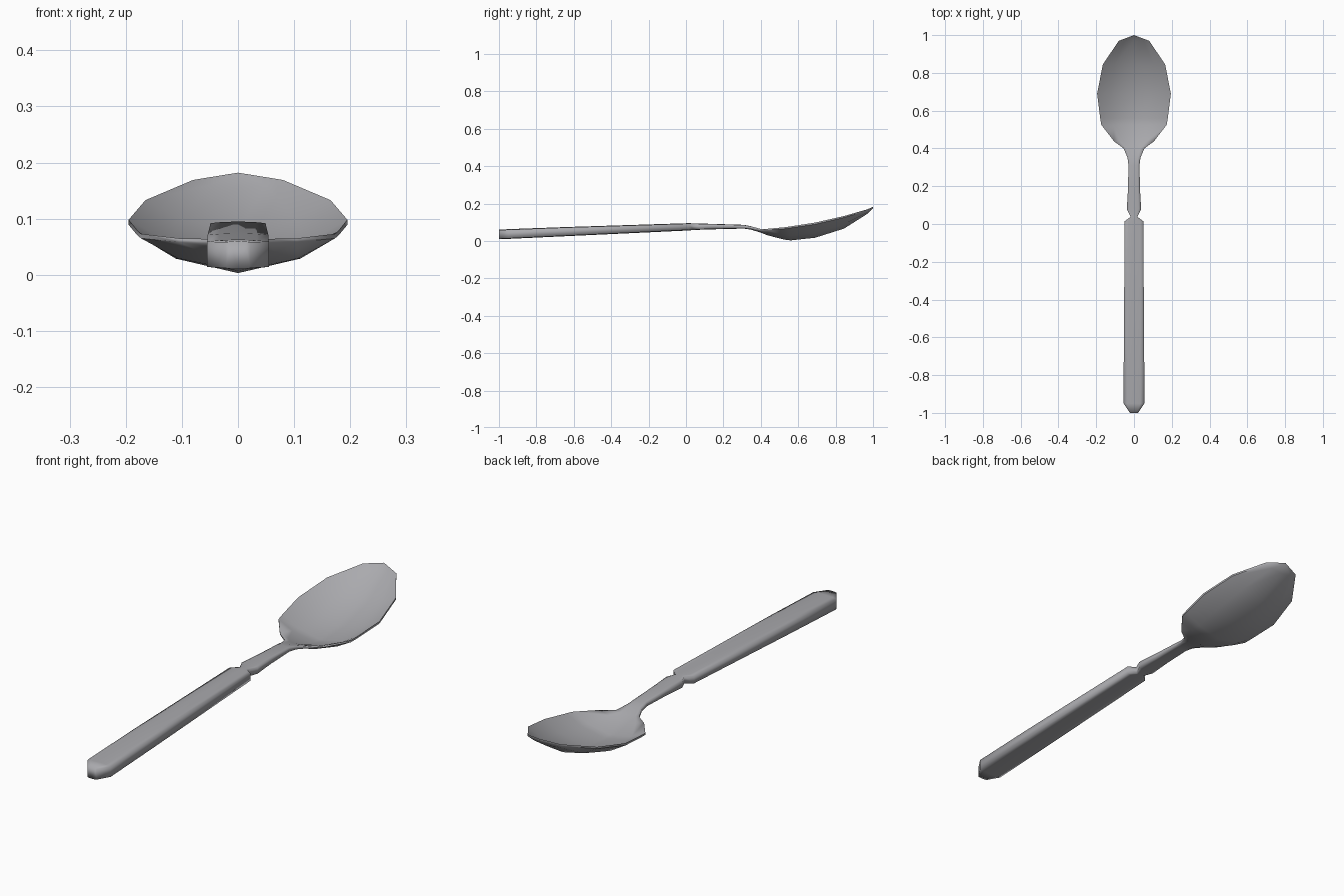
import bpy, bmesh

steel = bpy.data.materials.new("steel grey")
steel.diffuse_color = (0.40, 0.40, 0.42, 1)

# stations: y, half width, top edge z, top centre z, bottom edge z, bottom centre z
STATIONS = [
    # handle grip
    (-1.00, 0.022, 0.058, 0.060, 0.012, 0.010),
    (-0.95, 0.055, 0.059, 0.063, 0.014, 0.011),
    (-0.65, 0.054, 0.071, 0.074, 0.028, 0.025),
    (0.015, 0.049, 0.092, 0.095, 0.060, 0.056),
    # notch and neck
    (0.038, 0.018, 0.092, 0.094, 0.060, 0.058),
    (0.080, 0.038, 0.090, 0.093, 0.063, 0.060),
    (0.180, 0.032, 0.088, 0.090, 0.066, 0.063),
    (0.310, 0.029, 0.084, 0.086, 0.068, 0.066),
    (0.350, 0.034, 0.077, 0.078, 0.064, 0.060),
    (0.400, 0.055, 0.064, 0.060, 0.055, 0.044),
    # bowl
    (0.437, 0.105, 0.065, 0.044, 0.058, 0.030),
    (0.525, 0.173, 0.073, 0.020, 0.065, 0.007),
    (0.560, 0.179, 0.078, 0.017, 0.070, 0.003),
    (0.690, 0.195, 0.098, 0.030, 0.089, 0.017),
    (0.845, 0.165, 0.133, 0.078, 0.125, 0.066),
    (0.970, 0.080, 0.169, 0.155, 0.162, 0.145),
    (1.00, 0.0, 0.182, 0.182, 0.176, 0.176),
]
U = (-1, -0.62, 0, 0.62, 1)

# one continuous loft: each ring is a top row and a bottom row
bm = bmesh.new()
rings = []
for y, w, te, tc, be, bc in STATIONS:
    top = [bm.verts.new((u * w, y, tc + (te - tc) * u * u)) for u in U]
    bot = [bm.verts.new((u * w, y, bc + (be - bc) * u * u)) for u in reversed(U)]
    rings.append(top + bot)
n = len(rings[0])
for a, b in zip(rings, rings[1:]):
    for i in range(n):
        j = (i + 1) % n
        bm.faces.new((a[i], a[j], b[j], b[i]))
bm.faces.new(rings[0])
bmesh.ops.remove_doubles(bm, verts=bm.verts[:], dist=0.0005)
bmesh.ops.recalc_face_normals(bm, faces=bm.faces[:])

# smooth all over, with a crisp bowl rim
for f in bm.faces:
    f.smooth = True
for e in bm.edges:
    on_rim = len(e.link_faces) == 2 and all(v.co.y > 0.42 for v in e.verts)
    if on_rim and e.calc_face_angle(0) > 0.9:
        e.smooth = False

mesh = bpy.data.meshes.new("spoon")
bm.to_mesh(mesh)
bm.free()
mesh.materials.append(steel)
spoon = bpy.data.objects.new("spoon", mesh)
bpy.context.collection.objects.link(spoon)
